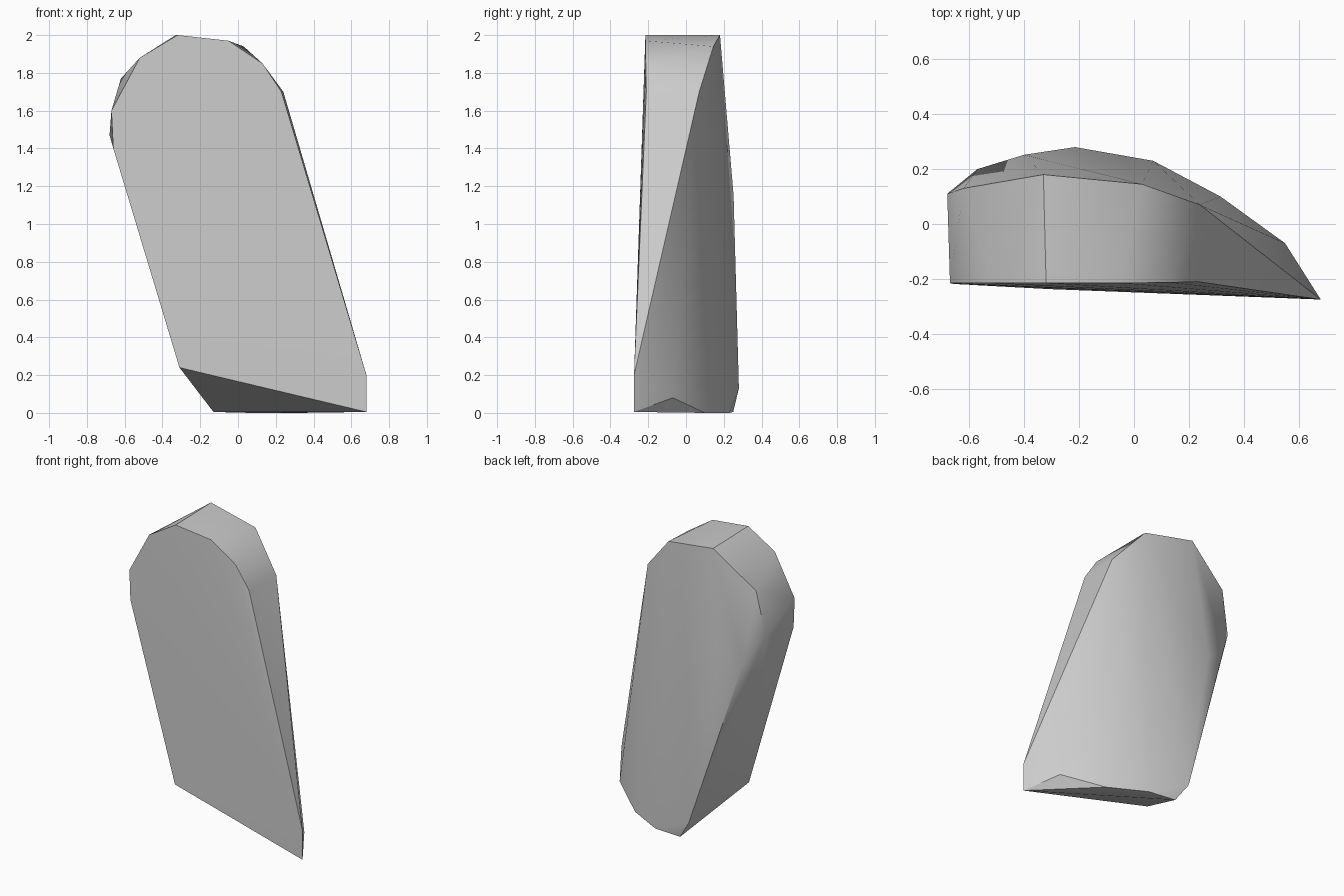
import bpy
import bmesh
import math

default = bpy.data.objects.get("Cube")
if default:
    bpy.data.objects.remove(default, do_unlink=True)

# Outline of the broad front face
FRONT = [(-.32, -.215, 2), (-.52, -.215, 1.88), (-.67, -.215, 1.6), (-.66, -.218, 1.4),
         (-.31, -.237, .24), (.68, -.275, .005), (.68, -.275, .2), (.23, -.21, 1.7),
         (.13, -.213, 1.85), (-.05, -.215, 1.97)]
# Rim behind the rounded top
REAR_RIM = [(-.33, .18, 2), (-.62, .13, 1.77), (-.68, .11, 1.47), (.03, .145, 1.94),
            (.24, .07, 1.7)]
# Bulging back and the chipped foot
BACK = [(-.57, .2, 1.28), (-.4, .252, 1.15), (-.215, .28, .13), (-.13, .25, .005),
        (.07, .23, 0), (.315, .1, 0), (.55, -.07, .08)]

# Colour
stone = bpy.data.materials.new("stone_grey")
stone.use_nodes = True
colour = (.6, .6, .6, 1)
stone.diffuse_color = colour
bsdf = next(n for n in stone.node_tree.nodes if n.type == 'BSDF_PRINCIPLED')
bsdf.inputs["Base Color"].default_value = colour
bsdf.inputs["Roughness"].default_value = .9

# Leaning slab, wrapped around its corner points
bm = bmesh.new()
for point in FRONT + REAR_RIM + BACK:
    bm.verts.new(point)
hull = bmesh.ops.convex_hull(bm, input=bm.verts)
loose = [v for v in bm.verts if not v.link_faces]
bmesh.ops.delete(bm, geom=loose, context='VERTS')
bmesh.ops.recalc_face_normals(bm, faces=bm.faces)
mesh = bpy.data.meshes.new("stone_slab")
bm.to_mesh(mesh)
bm.free()
mesh.materials.append(stone)
slab = bpy.data.objects.new("stone_slab", mesh)
bpy.context.collection.objects.link(slab)

# Soft shading with crisp edges
bpy.ops.object.select_all(action='DESELECT')
slab.select_set(True)
bpy.context.view_layer.objects.active = slab
bpy.ops.object.shade_smooth_by_angle(angle=math.radians(30))
